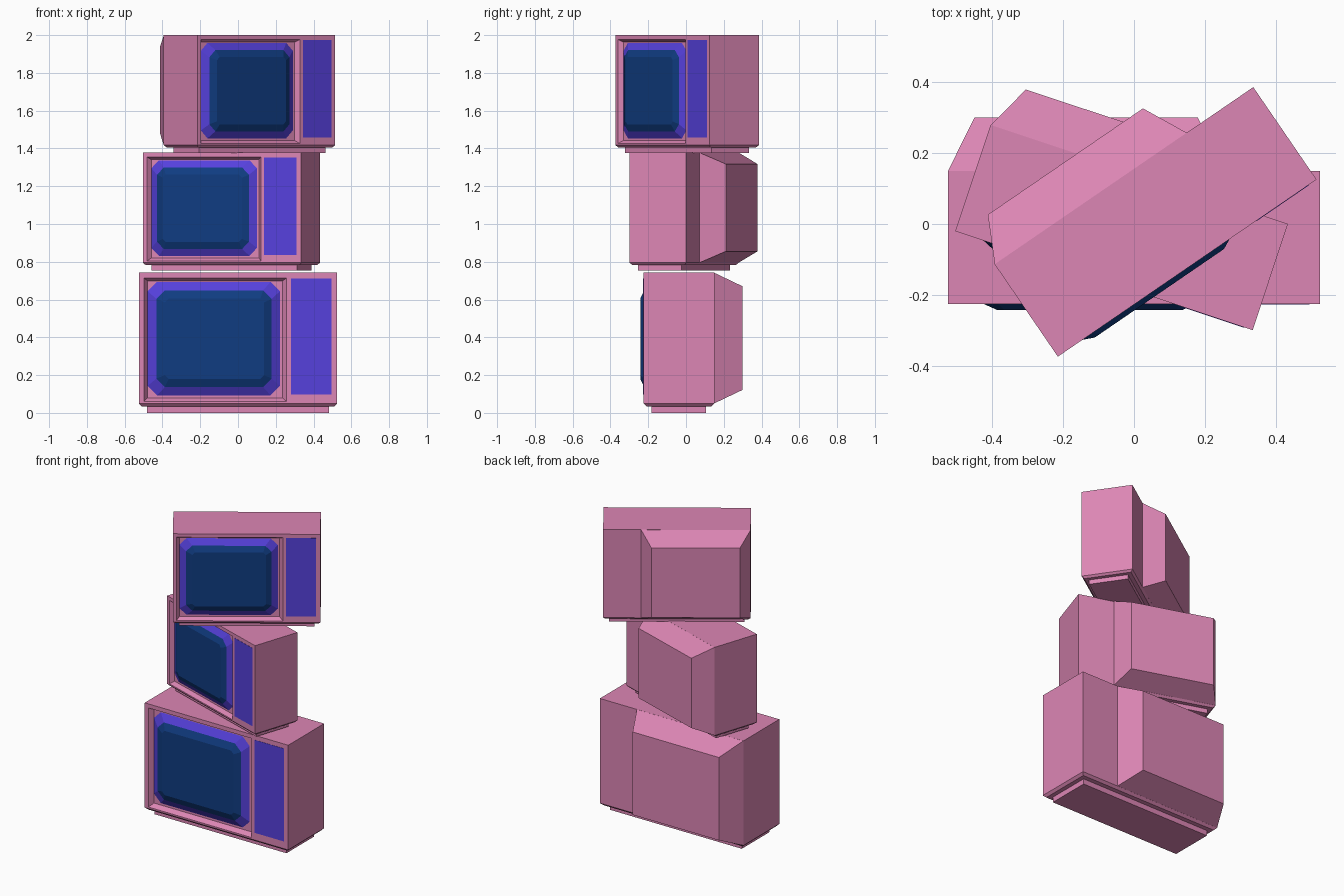
import bpy, bmesh, math
from mathutils import Matrix

if "Cube" in bpy.data.objects:
    bpy.data.objects.remove(bpy.data.objects["Cube"])


def material(name, rgb):
    m = bpy.data.materials.new(name)
    m.diffuse_color = (*rgb, 1)
    m.use_nodes = True
    m.node_tree.nodes["Principled BSDF"].inputs["Base Color"].default_value = m.diffuse_color
    return m


PINK = material("pink_casing", (0.72, 0.24, 0.46))
VIOLET = material("violet_trim", (0.093, 0.052, 0.72))
NAVY = material("navy_glass", (0.005, 0.045, 0.22))


def ring_y(y, x0, x1, z0, z1, c=0):
    """Rectangle facing the front, with optional cut corners."""
    if not c:
        return [(x0, y, z0), (x1, y, z0), (x1, y, z1), (x0, y, z1)]
    return [(x0 + c, y, z0), (x1 - c, y, z0), (x1, y, z0 + c), (x1, y, z1 - c),
            (x1 - c, y, z1), (x0 + c, y, z1), (x0, y, z1 - c), (x0, y, z0 + c)]


def ring_z(z, x0, x1, y0, y1):
    """Horizontal rectangle."""
    return [(x0, y0, z), (x1, y0, z), (x1, y1, z), (x0, y1, z)]


def loft(name, rings, mat, place, caps=(True, True)):
    """Skin a row of rings into one flat-faced part."""
    bm = bmesh.new()
    rows = [[bm.verts.new(p) for p in r] for r in rings]
    for a, b in zip(rows, rows[1:]):
        n = len(a)
        for i in range(n):
            j = (i + 1) % n
            bm.faces.new((a[i], a[j], b[j], b[i]))
    if caps[0]:
        bm.faces.new(rows[0][::-1])
    if caps[1]:
        bm.faces.new(rows[-1])
    bmesh.ops.recalc_face_normals(bm, faces=bm.faces)
    # open parts are sheets facing the front
    if not all(caps) and sum(f.normal.y * f.calc_area() for f in bm.faces) > 0:
        bmesh.ops.reverse_faces(bm, faces=bm.faces)
    me = bpy.data.meshes.new(name)
    bm.to_mesh(me)
    bm.free()
    me.materials.append(mat)
    ob = bpy.data.objects.new(name, me)
    ob.matrix_world = place
    bpy.context.collection.objects.link(ob)


def television(tag, x, y, z, size, turn):
    place = (Matrix.Translation((x, y, z)) @ Matrix.Rotation(math.radians(turn), 4, 'Z')
             @ Matrix.Scale(size, 4))
    # casing with sunken screen opening
    loft(tag + "_casing", [
        ring_y(-0.195, -0.478, 0.235, 0.08, 0.698),
        ring_y(-0.225, -0.498, 0.258, 0.06, 0.715),
        ring_y(-0.225, -0.525, 0.525, 0.05, 0.742),
        ring_y(0.15, -0.525, 0.525, 0.05, 0.742)], PINK, place)
    # tapered tube housing on the back
    loft(tag + "_back_housing", [
        ring_y(0.149, -0.525, 0.255, 0.05, 0.742),
        ring_y(0.30, -0.45, 0.18, 0.122, 0.67)], PINK, place)
    # chamfered underside and foot plate
    loft(tag + "_foot", [
        ring_z(0.05, -0.525, 0.525, -0.225, 0.15),
        ring_z(0.035, -0.51, 0.51, -0.21, 0.135),
        ring_z(0.035, -0.482, 0.482, -0.182, 0.105),
        ring_z(0.0, -0.482, 0.482, -0.182, 0.105)], PINK, place)
    # raised trim around the glass
    edge = ring_y(-0.222, -0.432, 0.178, 0.137, 0.648, 0.045)
    loft(tag + "_screen_trim", [
        ring_y(-0.195, -0.478, 0.222, 0.093, 0.694, 0.05), edge],
        VIOLET, place, (False, False))
    # bulging glass
    loft(tag + "_screen", [
        edge, ring_y(-0.242, -0.387, 0.138, 0.18, 0.605, 0.02)],
        NAVY, place, (False, True))
    # control panel plate
    loft(tag + "_control_panel", [
        ring_y(-0.224, 0.28, 0.495, 0.098, 0.712),
        ring_y(-0.2265, 0.28, 0.495, 0.098, 0.712)], VIOLET, place)


television("bottom_set", 0, 0, 0, 1, 0)
television("middle_set", -0.025, 0.02, 0.753, 0.842, -18.4)
television("top_set", 0.043, 0.032, 1.375, 0.842, 34.4)
